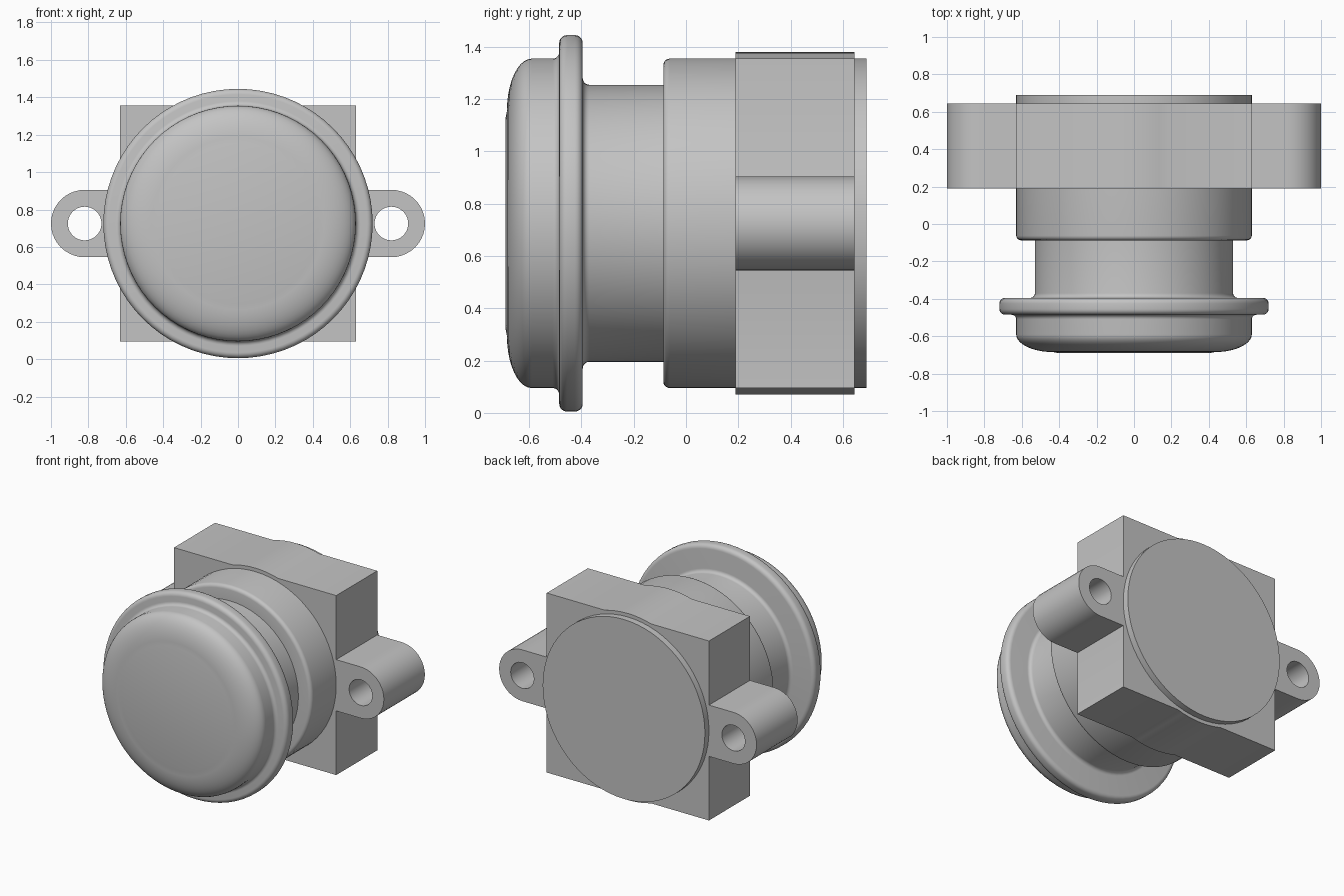
import bpy
import bmesh
from math import sin, cos, pi, acos, radians

if "Cube" in bpy.data.objects:
    bpy.data.objects.remove(bpy.data.objects["Cube"])

CZ = 0.725       # height of the main axis
BODY = 0.63      # main body radius
BACK, FRONT = 0.645, 0.19   # depth range of the mounting block

grey = bpy.data.materials.new("plain grey")
grey.use_nodes = True
grey.diffuse_color = (0.55, 0.55, 0.55, 1)
grey.node_tree.nodes["Principled BSDF"].inputs["Base Color"].default_value = (0.55, 0.55, 0.55, 1)


def finish(name, bm):
    bmesh.ops.recalc_face_normals(bm, faces=bm.faces)
    mesh = bpy.data.meshes.new(name)
    bm.to_mesh(mesh)
    bm.free()
    mesh.materials.append(grey)
    obj = bpy.data.objects.new(name, mesh)
    bpy.context.collection.objects.link(obj)
    bpy.ops.object.select_all(action="DESELECT")
    obj.select_set(True)
    bpy.context.view_layer.objects.active = obj
    bpy.ops.object.shade_smooth_by_angle(angle=radians(30))
    return obj


def bridge(bm, a, b):
    for i in range(len(a)):
        j = (i + 1) % len(a)
        bm.faces.new((a[i], a[j], b[j], b[i]))


def lathe(name, profile, n=72):
    """Spin (y, radius) points around the main axis and cap both ends."""
    bm = bmesh.new()
    rings = [[bm.verts.new((r * cos(2 * pi * i / n), y, CZ + r * sin(2 * pi * i / n)))
              for i in range(n)] for y, r in profile]
    for a, b in zip(rings, rings[1:]):
        bridge(bm, a, b)
    bm.faces.new(rings[0])
    bm.faces.new(rings[-1])
    return finish(name, bm)


def arc(y, r, radius_y, radius_r, start, end, steps=5):
    """Rounded profile corner centred on (y, r), angles in degrees."""
    angles = [radians(start + (end - start) * i / steps) for i in range(steps + 1)]
    return [(y + radius_y * cos(a), r + radius_r * sin(a)) for a in angles]


# Domed front cap, flange and neck
cap = [(-0.69, 0.405)]
cap += arc(-0.59, 0.43, 0.095, 0.2, 180, 90, 10)
cap += arc(-0.51, 0.655, 0.025, 0.025, -90, 0)
cap += arc(-0.455, 0.69, 0.03, 0.03, 180, 90)
cap += arc(-0.425, 0.69, 0.03, 0.03, 90, 0)
cap += arc(-0.37, 0.555, 0.025, 0.025, 180, 270)
cap += [(-0.07, 0.53)]
lathe("front_cap_and_neck", cap)

# Rear barrel passing through the block
barrel = [(-0.087, 0.53)] + arc(-0.062, BODY - 0.025, 0.025, 0.025, 180, 90)
barrel += [(0.69, BODY)]
lathe("rear_barrel", barrel)

# Square block with a shallow bulge on each side
BULGE = 0.655
half = acos(BODY / BULGE)
outline = []
for k in range(4):
    mid = k * pi / 2
    for i in range(9):
        a = mid + half * (i / 4 - 1)
        outline.append((BULGE * cos(a), BULGE * sin(a)))
    corner = mid + pi / 4
    outline.append((BODY * 2 ** 0.5 * cos(corner), BODY * 2 ** 0.5 * sin(corner)))
bm = bmesh.new()
front = [bm.verts.new((x, FRONT, CZ + z)) for x, z in outline]
back = [bm.verts.new((x, BACK, CZ + z)) for x, z in outline]
bridge(bm, front, back)
bm.faces.new(front)
bm.faces.new(back)
finish("mounting_block", bm)


# Rounded lugs with through holes
def lug(name, side, n=40):
    bm = bmesh.new()
    loops = []
    for y in (FRONT, BACK):
        outer, hole = [], []
        for i in range(n):
            c, s = cos(2 * pi * i / n), sin(2 * pi * i / n)
            k = 1 if c > 0 else 1 / max(abs(c), abs(s))
            stretch = 1 if c > 0 else 1.15
            outer.append(bm.verts.new((side * (0.82 + 0.18 * k * c * stretch), y, CZ + 0.18 * k * s)))
            hole.append(bm.verts.new((side * (0.82 + 0.09 * c), y, CZ + 0.09 * s)))
        loops += [outer, hole]
    of, hf, ob, hb = loops
    for a, b in ((of, hf), (of, ob), (hf, hb), (ob, hb)):
        bridge(bm, a, b)
    return finish(name, bm)


lug("left_lug", 1)
lug("right_lug", -1)
